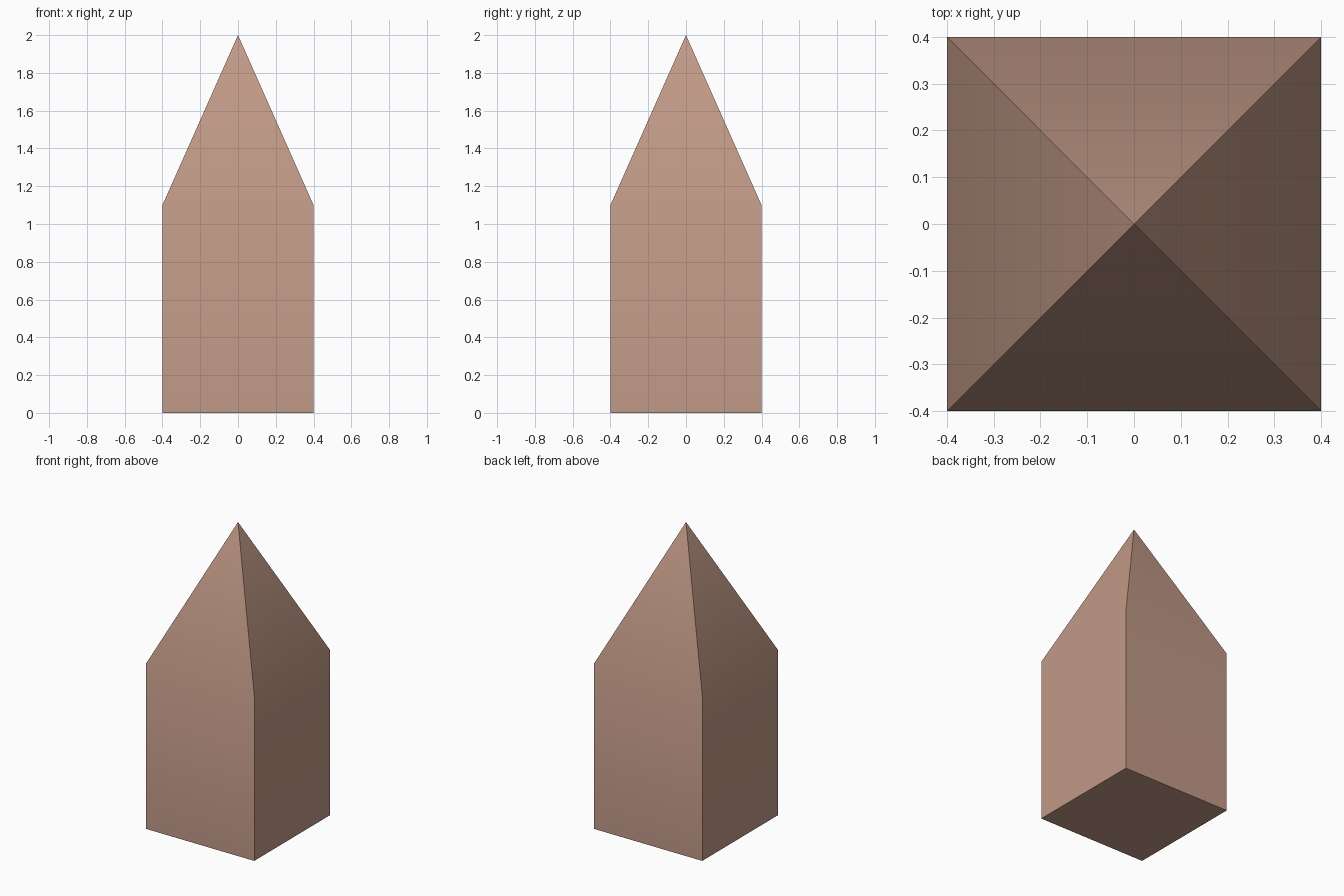
import bpy
import bmesh
import math

HALF = 0.4      # half width of the square shaft
EAVES = 1.1     # where the point begins
TIP = 2.0       # top of the point

default = bpy.data.objects.get("Cube")
if default:
    bpy.data.objects.remove(default, do_unlink=True)


def flat_material(name, rgb):
    mat = bpy.data.materials.new(name)
    mat.use_nodes = True
    colour = (*rgb, 1.0)
    mat.diffuse_color = colour
    mat.node_tree.nodes["Principled BSDF"].inputs["Base Color"].default_value = colour
    return mat


# Square shaft whose top face is poked and pulled up into a point
bm = bmesh.new()
bmesh.ops.create_cube(bm, size=1)
for v in bm.verts:
    v.co = (v.co.x * 2 * HALF, v.co.y * 2 * HALF, (v.co.z + 0.5) * EAVES)
top = max(bm.faces, key=lambda f: f.calc_center_median().z)
tip = bmesh.ops.poke(bm, faces=[top])["verts"][0]
tip.co.z = TIP
bmesh.ops.recalc_face_normals(bm, faces=bm.faces)

mesh = bpy.data.meshes.new("pointed_post")
bm.to_mesh(mesh)
bm.free()
mesh.materials.append(flat_material("clay_brown", (0.53, 0.32, 0.24)))

post = bpy.data.objects.new("pointed_post", mesh)
bpy.context.collection.objects.link(post)

# Walls blend softly into the point, while the corners stay sharp
bpy.ops.object.select_all(action="DESELECT")
post.select_set(True)
bpy.context.view_layer.objects.active = post
bpy.ops.object.shade_smooth_by_angle(angle=math.radians(30))
